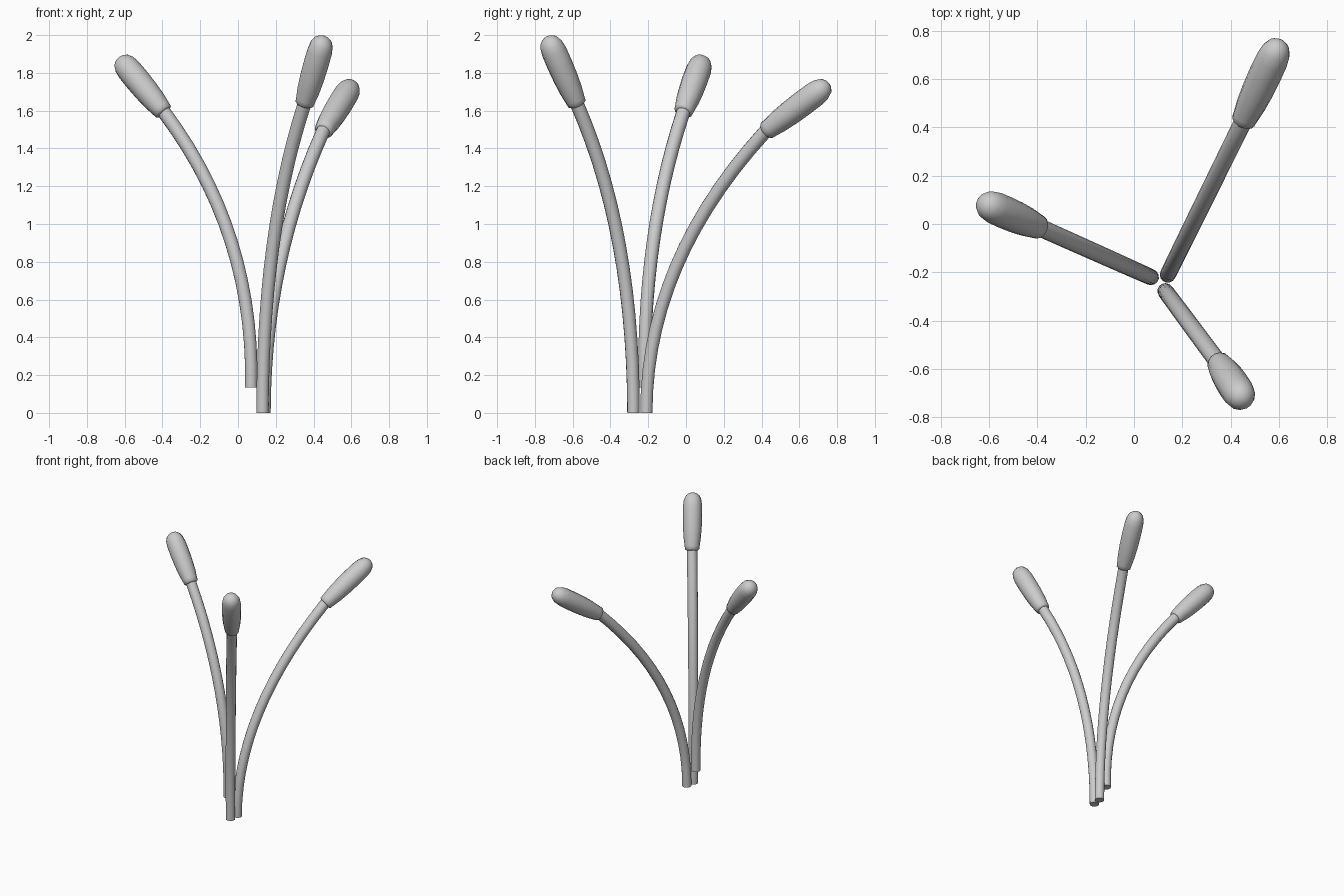
import bpy, bmesh, math
from mathutils import Vector

if "Cube" in bpy.data.objects:
    bpy.data.objects.remove(bpy.data.objects["Cube"])

SIDES = 14


def sweep(name, path, radii, side):
    """Closed round tube along a path lying in one vertical plane."""
    bm = bmesh.new()
    rings = []
    for i, p in enumerate(path):
        a, b = path[max(i - 1, 0)], path[min(i + 1, len(path) - 1)]
        normal = side.cross((b - a).normalized())
        ring = []
        for k in range(SIDES):
            ang = 2 * math.pi * k / SIDES
            ring.append(bm.verts.new(p + radii[i] * (math.cos(ang) * side + math.sin(ang) * normal)))
        rings.append(ring)
    for r0, r1 in zip(rings, rings[1:]):
        for k in range(SIDES):
            j = (k + 1) % SIDES
            bm.faces.new((r0[k], r0[j], r1[j], r1[k]))
    bm.faces.new(rings[0])
    bm.faces.new(rings[-1])
    bmesh.ops.recalc_face_normals(bm, faces=bm.faces)
    mesh = bpy.data.meshes.new(name)
    bm.to_mesh(mesh)
    bm.free()
    obj = bpy.data.objects.new(name, mesh)
    bpy.context.collection.objects.link(obj)
    bpy.ops.object.select_all(action='DESELECT')
    obj.select_set(True)
    bpy.context.view_layer.objects.active = obj
    bpy.ops.object.shade_smooth_by_angle(angle=math.radians(50))


# Head profile: fraction along the axis, radius
HEAD = [(0, 0.038), (0.02, 0.05), (0.08, 0.053), (0.22, 0.061), (0.4, 0.066), (0.6, 0.068),
        (0.78, 0.067), (0.88, 0.061), (0.95, 0.047), (0.985, 0.028), (1, 0.01)]

# Each stalk: base, head start, head tip, height of the bend, bend pull
STALKS = {
    "left": ((0.07, -0.22, 0.135), (-0.39, -0.015, 1.59), (-0.63, 0.09, 1.88), 0.95, -0.02),
    "front": ((0.13, -0.278, 0), (0.35, -0.575, 1.63), (0.456, -0.733, 1.992), 0.95, 0),
    "back": ((0.14, -0.21, 0), (0.45, 0.42, 1.49), (0.607, 0.755, 1.742), 0.8, 0),
}

for label, (base, neck, tip, bend_z, pull) in STALKS.items():
    base, neck, tip = Vector(base), Vector(neck), Vector(tip)
    out = Vector((neck.x - base.x, neck.y - base.y, 0)).normalized()
    side = out.cross(Vector((0, 0, 1)))
    bend = Vector((base.x, base.y, bend_z)) + out * pull

    # Curved stem, running slightly into the head
    n = 14
    path = []
    for i in range(n + 1):
        t = i / n
        path.append((1 - t) ** 2 * base + 2 * t * (1 - t) * bend + t * t * neck)
    path.append(neck.lerp(tip, 0.1))
    sweep(label + "_stem", path, [0.033 + 0.004 * i / n for i in range(n + 2)], side)

    # Rounded head
    sweep(label + "_head", [neck.lerp(tip, t) for t, r in HEAD], [r for t, r in HEAD], side)
